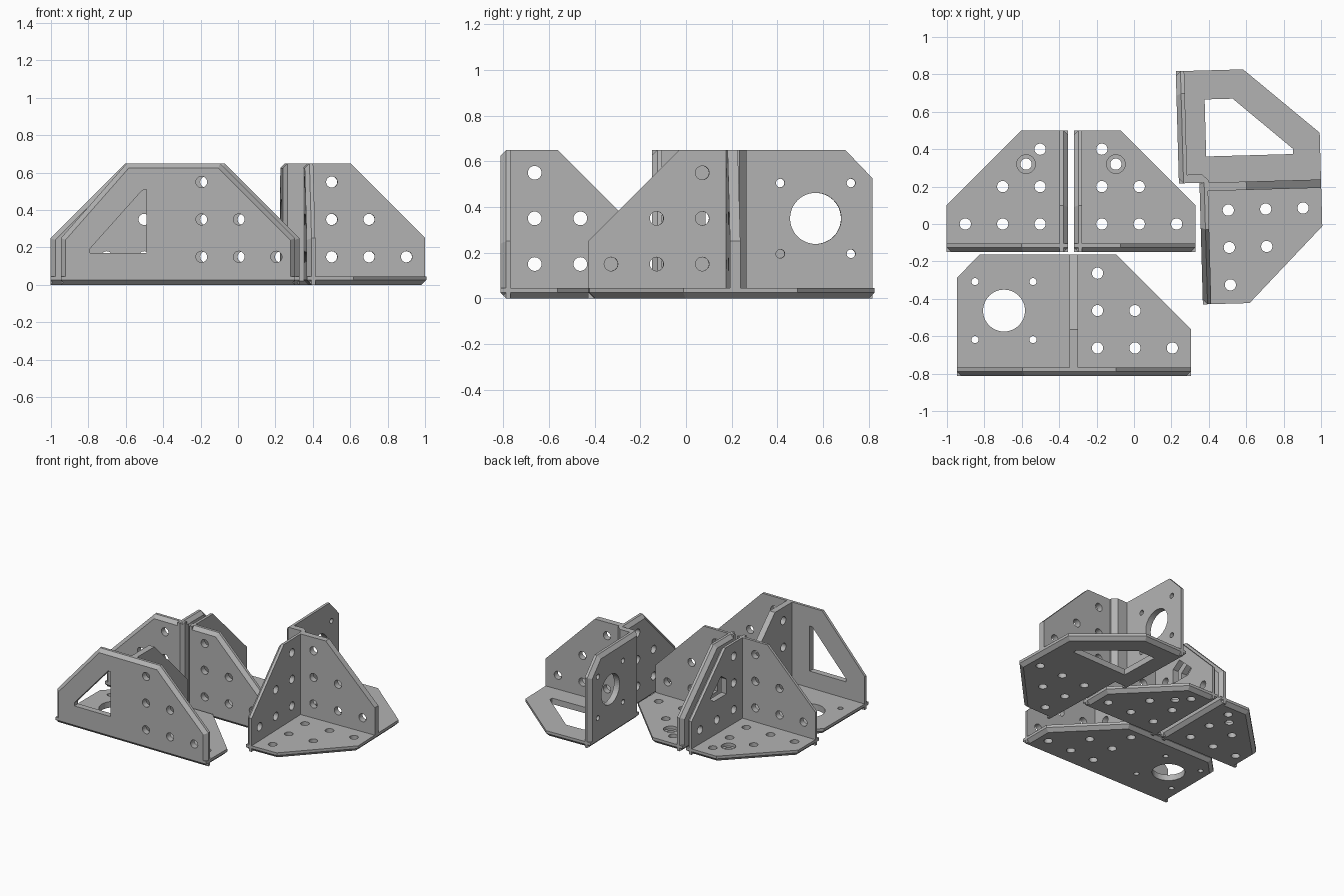
import bpy, bmesh, math
from mathutils import Matrix, Vector

if "Cube" in bpy.data.objects:
    bpy.data.objects.remove(bpy.data.objects["Cube"])

T = 0.045      # plate thickness
C = 0.025      # chamfer on outer faces
GREY = bpy.data.materials.new("plain_grey")
GREY.diffuse_color = (0.45, 0.45, 0.45, 1)
GREY.use_nodes = True
GREY.node_tree.nodes["Principled BSDF"].inputs["Base Color"].default_value = GREY.diffuse_color

# plate axes: (a, b, depth from outer face) -> bracket axes
AXES = {
    "floor": lambda a, b, t: (a, b, t),
    "front": lambda a, b, t: (a, t, b),
    "side": lambda a, b, t: (t, a, b),
}


def inset(pts, d):
    """Move every edge of a counter-clockwise outline inwards by d."""
    out = []
    for i, p in enumerate(pts):
        p, a, b = Vector(p), Vector(pts[i - 1]), Vector(pts[(i + 1) % len(pts)])
        e1, e2 = (p - a).normalized(), (b - p).normalized()
        n1, n2 = Vector((-e1.y, e1.x)), Vector((-e2.y, e2.x))
        out.append(tuple(p + (n1 + n2) * (d / (1 + n1.dot(n2)))))
    return out


def loft(name, rings, axes, matrix):
    """Closed solid through a list of (outline, depth) rings."""
    bm = bmesh.new()
    loops = [[bm.verts.new(matrix @ Vector(axes(a, b, t))) for a, b in pts] for pts, t in rings]
    n = len(loops[0])
    for lo, hi in zip(loops, loops[1:]):
        for i in range(n):
            j = (i + 1) % n
            bm.faces.new((lo[i], lo[j], hi[j], hi[i]))
    bm.faces.new(loops[0][::-1])
    bm.faces.new(loops[-1])
    bmesh.ops.recalc_face_normals(bm, faces=bm.faces)
    me = bpy.data.meshes.new(name)
    bm.to_mesh(me)
    bm.free()
    ob = bpy.data.objects.new(name, me)
    bpy.context.scene.collection.objects.link(ob)
    return ob


def circle(x, y, r, n=28):
    return [(x + r * math.cos(2 * math.pi * i / n), y + r * math.sin(2 * math.pi * i / n)) for i in range(n)]


def plate(name, kind, outline, holes, matrix, chamfer=True, shift=0.0):
    """Flat plate with a chamfered outer face; holes are (outline, start depth)."""
    axes = AXES[kind]
    rings = [(outline, shift), (outline, shift + T)]
    if chamfer:
        rings = [(inset(outline, C), 0), (outline, C), (outline, T)]
    ob = loft(name, rings, axes, matrix)
    ob.data.materials.append(GREY)
    cutters = []
    for pts, start in holes:
        cut = loft("hole_cutter", [(pts, start + shift), (pts, shift + T + 0.03)], axes, matrix)
        cut.hide_render = True
        cutters.append(cut)
        mod = ob.modifiers.new("hole", 'BOOLEAN')
        mod.operation, mod.solver, mod.object = 'DIFFERENCE', 'EXACT', cut
    if cutters:
        dg = bpy.context.evaluated_depsgraph_get()
        me = bpy.data.meshes.new_from_object(ob.evaluated_get(dg))
        ob.modifiers.clear()
        ob.data = me
        for cut in cutters:
            bpy.data.objects.remove(cut)
    return ob


def bolts(sa=1, skip=()):
    """Triangular pattern of six bolt holes."""
    spots = [(i, j) for i in range(3) for j in range(3 - i) if (i, j) not in skip]
    return [(circle(sa * (0.15 + 0.2 * i), 0.15 + 0.2 * j, 0.03), -0.03) for i, j in spots]


def motor(a, b):
    """Large round opening with four small screw holes."""
    return [(circle(a, b, 0.112, 48), -0.03)] + [
        (circle(a + i * 0.155, b + j * 0.155, 0.019, 20), -0.03) for i in (-1, 1) for j in (-1, 1)]


def place(x, y, mirror=1, angle=0.0):
    return Matrix.Translation((x, y, 0)) @ Matrix.Rotation(math.radians(angle), 4, 'Z') @ Matrix.Diagonal((mirror, 1, 1, 1))


# outlines shared by several plates
GUSSET = [(0, 0), (0.65, 0), (0.65, 0.25), (0.25, 0.65), (0, 0.65)]
RIB = [(0.03, 0.03), (0.65, 0.03), (0.65, 0.25), (0.25, 0.65), (0.03, 0.65)]

# two mirrored corner brackets
WINDOW = [(0.235, 0.30), (0.39, 0.30), (0.43, 0.335), (0.30, 0.457), (0.235, 0.41)]
for label, m in (("left", place(-0.352, -0.15, -1)), ("middle", place(-0.322, -0.15))):
    recess = [(circle(0.225, 0.47, 0.03), -0.03), (circle(0.225, 0.47, 0.05), 0.022)]
    plate(label + "_corner_floor", "floor", GUSSET, bolts() + recess, m)
    plate(label + "_corner_front_wall", "front", GUSSET, bolts(), m)
    plate(label + "_corner_side_wall", "side", GUSSET, bolts(skip=[(1, 1)]) + [(WINDOW, -0.03)], m)

# front motor bracket: opening in the floor, window in the wall
m = place(-0.345, -0.813)
plate("front_bracket_floor", "floor",
      [(-0.602, 0), (0.65, 0), (0.65, 0.25), (0.25, 0.65), (-0.48, 0.65), (-0.602, 0.525)],
      bolts() + motor(-0.35, 0.35), m)
wall_window = [(-0.145, 0.17), (-0.145, 0.51), (-0.168, 0.505), (-0.445, 0.195), (-0.445, 0.17)]
plate("front_bracket_wall", "front",
      [(-0.602, 0), (0.65, 0), (0.65, 0.25), (0.25, 0.65), (-0.25, 0.65), (-0.602, 0.25)],
      bolts() + [(wall_window, -0.03)], m)
plate("front_bracket_rib", "side", RIB, bolts(), m, chamfer=False)

# right motor bracket: window in the floor, opening in a stepped-out wall
S = 0.11
m = place(0.35, 0.22, angle=1.6)
floor_window = [(0.04, 0.14), (0.505, 0.14), (0.505, 0.168), (0.19, 0.445), (0.04, 0.445)]
plate("right_bracket_floor", "floor",
      [(-S, 0), (0, 0), (0, -0.65), (0.25, -0.65), (0.65, -0.25), (0.65, 0.25), (0.25, 0.6), (-S, 0.6)],
      [([(a, -b) for a, b in h], t) for h, t in bolts()] + [(floor_window, -0.03)], m)
plate("right_bracket_lower_wall", "side",
      [(-0.65, 0), (0.015, 0), (0.015, 0.65), (-0.25, 0.65), (-0.65, 0.25)], bolts(-1), m)
plate("right_bracket_motor_wall", "side",
      [(0, 0), (0.6, 0), (0.6, 0.525), (0.48, 0.65), (0, 0.65)], motor(0.35, 0.35),
      m @ Matrix.Translation((-S, 0, 0)))
plate("right_bracket_rib", "front", RIB, bolts(), m, chamfer=False, shift=-T)
# step joining the two walls
step = [(-S + C, 0), (0.05, 0), (0.05, 0.012), (0.015, T), (-S + C, T)]
ob = loft("right_bracket_step", [(step, 0.02), (step, 0.65)], AXES["floor"], m)
ob.data.materials.append(GREY)
